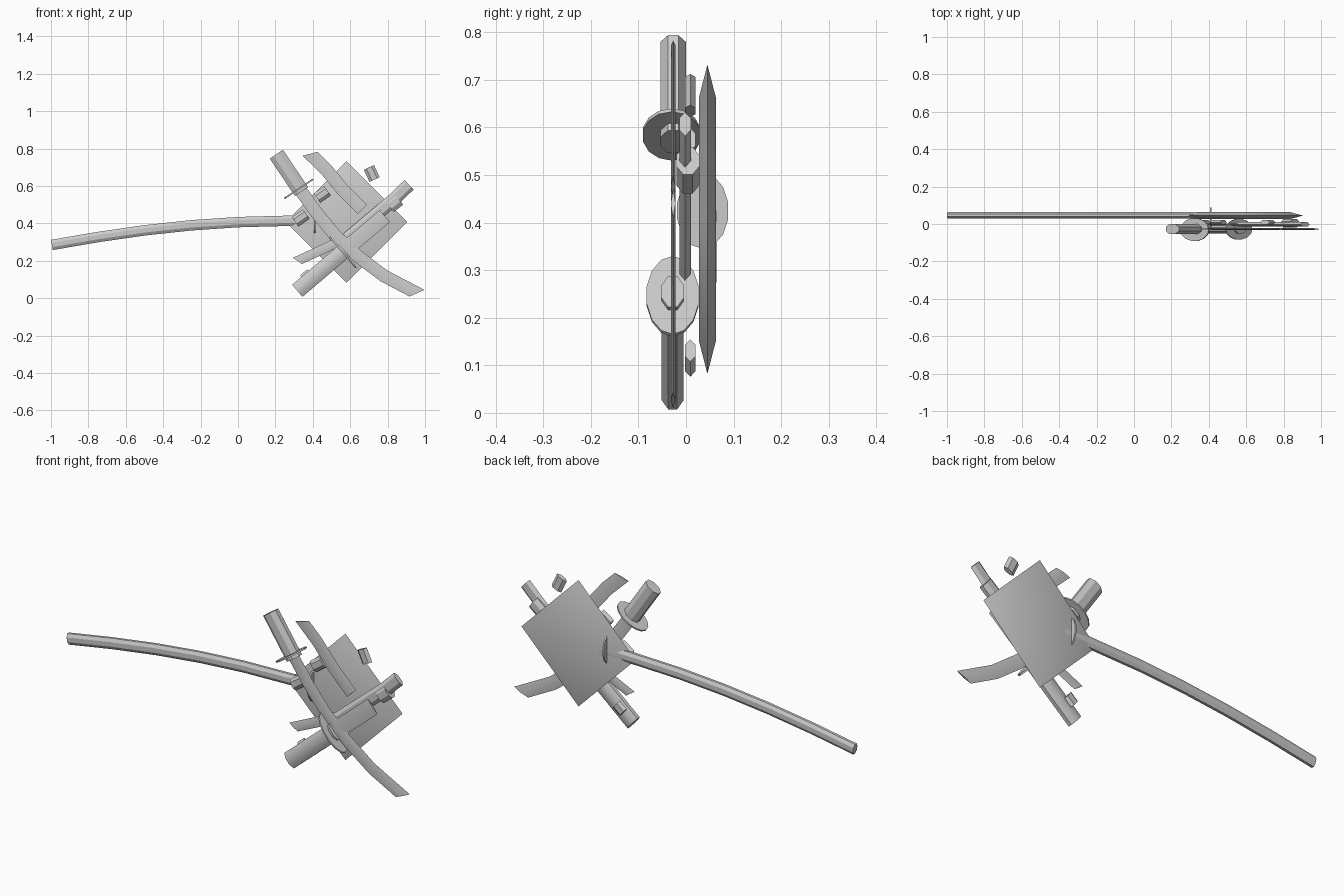
import bpy, bmesh, math
from mathutils import Vector

if "Cube" in bpy.data.objects:
    bpy.data.objects.remove(bpy.data.objects["Cube"])


def finish(name, bm, smooth=True):
    bmesh.ops.recalc_face_normals(bm, faces=bm.faces)
    me = bpy.data.meshes.new(name)
    bm.to_mesh(me)
    bm.free()
    ob = bpy.data.objects.new(name, me)
    bpy.context.collection.objects.link(ob)
    if smooth:
        bpy.ops.object.select_all(action='DESELECT')
        ob.select_set(True)
        bpy.context.view_layer.objects.active = ob
        bpy.ops.object.shade_smooth_by_angle(angle=math.radians(30))
    return ob


def sweep(name, path, half_w, half_y, y, sides, shear=0.0):
    """Sweep an elliptical n-gon along an (x, z) path; shear slants the tip."""
    bm = bmesh.new()
    pts = [Vector((p[0], 0, p[1])) for p in path]
    rings = []
    for i, p in enumerate(pts):
        t = (pts[min(i + 1, len(pts) - 1)] - pts[max(i - 1, 0)]).normalized()
        n = Vector((-t.z, 0, t.x))
        ring = []
        for k in range(sides):
            a = 2 * math.pi * (k + (0.5 if sides == 8 else 0)) / sides
            o = half_w * math.cos(a)
            c = p + n * o + Vector((0, y + half_y * math.sin(a), 0))
            if i == len(pts) - 1:
                c += t * shear * o
            ring.append(bm.verts.new(c))
        rings.append(ring)
    for r, s in zip(rings, rings[1:]):
        for k in range(sides):
            j = (k + 1) % sides
            bm.faces.new((r[k], r[j], s[j], s[k]))
    bm.faces.new(rings[0])
    bm.faces.new(rings[-1])
    return finish(name, bm)


def guard(name, c, direction, y, r_wide, r_y):
    """Thin oval guard facing along the sword."""
    d = Vector(direction).normalized() * 0.004
    return sweep(name, [(c[0] - d.x, c[1] - d.y), (c[0] + d.x, c[1] + d.y)],
                 r_wide, r_y, y, 14)


# square board with thin bevelled rim, standing on its corner
bm = bmesh.new()
cx, cz = 0.58, 0.407
loops = []
for r, y in ((0.255, 0.027), (0.325, 0.045), (0.255, 0.063)):
    loops.append([bm.verts.new((cx + r * math.cos(k * math.pi / 2), y,
                                cz + r * math.sin(k * math.pi / 2))) for k in range(4)])
for a, b in zip(loops, loops[1:]):
    for k in range(4):
        j = (k + 1) % 4
        bm.faces.new((a[k], a[j], b[j], b[k]))
bm.faces.new(loops[0])
bm.faces.new(loops[-1])
finish("board", bm)

# long curved pole behind the board
sweep("pole", [(0.45, 0.413), (0.3, 0.415), (0, 0.407), (-0.25, 0.39), (-0.5, 0.363),
               (-0.75, 0.327), (-0.995, 0.285)], 0.03, 0.018, 0.047, 8)
guard("pole_guard", (0.41, 0.425), (1, 0), 0.035, 0.08, 0.055)

# long sword running from upper left to lower right
sweep("long_handle", [(0.205, 0.77), (0.34, 0.57)], 0.046, 0.029, -0.027, 8)
guard("long_guard", (0.325, 0.585), (0.56, -0.83), -0.03, 0.092, 0.062)
sweep("long_blade", [(0.325, 0.59), (0.42, 0.457), (0.52, 0.335), (0.64, 0.225),
                     (0.78, 0.12), (0.957, 0.027)], 0.034, 0.005, -0.027, 4, 0.8)

# second sword with its handle at the lower left
sweep("second_handle", [(0.317, 0.04), (0.57, 0.255)], 0.046, 0.025, -0.028, 8)
guard("second_guard", (0.56, 0.245), (0.76, 0.65), -0.028, 0.108, 0.056)
sweep("second_blade", [(0.56, 0.25), (0.68, 0.35), (0.785, 0.44)],
      0.042, 0.005, -0.027, 4)

# loose blade at the top
sweep("upper_blade", [(0.665, 0.475), (0.56, 0.58), (0.47, 0.69), (0.385, 0.772)],
      0.035, 0.005, -0.027, 4, 0.6)

# short sword with its handle at the upper right
sweep("short_handle", [(0.915, 0.607), (0.83, 0.525), (0.57, 0.305)],
      0.035, 0.014, -0.002, 6)
sweep("short_blade", [(0.62, 0.345), (0.46, 0.265), (0.318, 0.2)],
      0.025, 0.005, -0.002, 4, -0.6)
sweep("short_collar", [(0.81, 0.49), (0.86, 0.53)], 0.04, 0.026, 0.004, 8)

# small square studs around the weapons
for i, (x, z, ang, s) in enumerate(((0.715, 0.667, -65, 0.036), (0.45, 0.555, 35, 0.034),
                                    (0.335, 0.43, 35, 0.036), (0.37, 0.115, 40, 0.025))):
    a = math.radians(ang)
    dx, dz = s * math.cos(a), s * math.sin(a)
    sweep(f"stud_{i + 1}", [(x - dx, z - dz), (x + dx, z + dz)], 0.03, 0.013, 0.009, 6)
